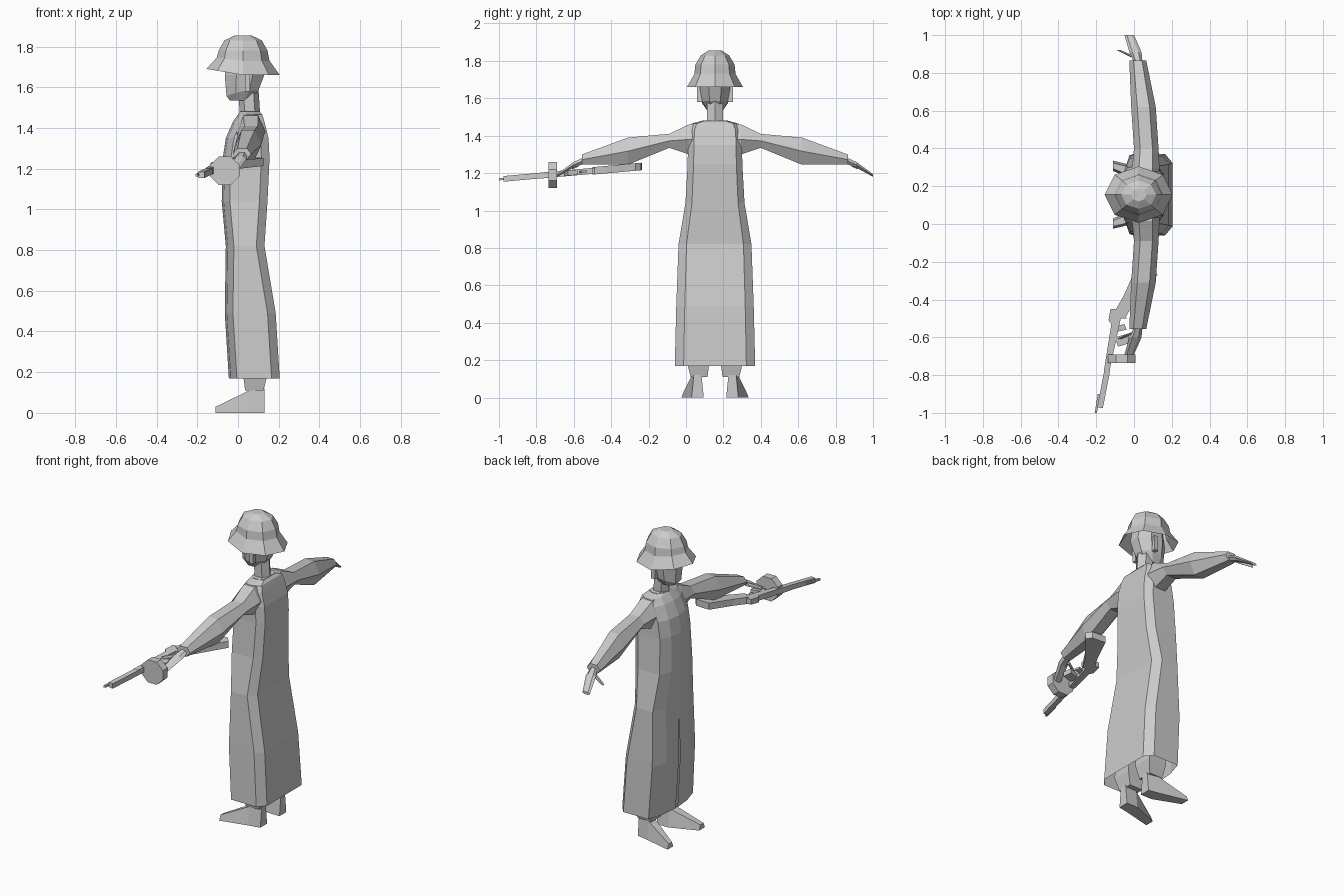
import bpy, bmesh, math
from mathutils import Vector

if "Cube" in bpy.data.objects:
    bpy.data.objects.remove(bpy.data.objects["Cube"])

grey = bpy.data.materials.new("plain_grey")
grey.use_nodes = True
grey.diffuse_color = (0.6, 0.6, 0.6, 1)
grey.node_tree.nodes["Principled BSDF"].inputs["Base Color"].default_value = grey.diffuse_color

BODY_Y = 0.155  # the figure's own centre line; it looks towards -x


def finish(name, mesh):
    """Weld, orient and link a bmesh as a flat shaded object."""
    bmesh.ops.remove_doubles(mesh, verts=mesh.verts, dist=0.0005)
    bmesh.ops.recalc_face_normals(mesh, faces=mesh.faces)
    data = bpy.data.meshes.new(name)
    mesh.to_mesh(data)
    mesh.free()
    data.materials.append(grey)
    obj = bpy.data.objects.new(name, data)
    bpy.context.collection.objects.link(obj)
    return obj


def loft(name, rings, closed=True, cap_start=True, cap_end=True):
    """Skin a row of point rings with quads."""
    mesh = bmesh.new()
    rows = [[mesh.verts.new(point) for point in ring] for ring in rings]
    count = len(rows[0])
    for low, high in zip(rows, rows[1:]):
        for i in range(count if closed else count - 1):
            j = (i + 1) % count
            mesh.faces.new((low[i], low[j], high[j], high[i]))
    if cap_start:
        mesh.faces.new(rows[0])
    if cap_end:
        mesh.faces.new(rows[-1])
    return finish(name, mesh)


def oval(z, centre, rx, ry, sides=8, turn=0.0, lift=0.0):
    """Level ring on the body's centre line; lift raises its front."""
    ring = []
    for i in range(sides):
        angle = math.tau * i / sides + turn
        front = max(0, -math.cos(angle))
        ring.append((centre + rx * math.cos(angle), BODY_Y + ry * math.sin(angle), z + lift * front))
    return ring


def box_ring(z, x0, x1, s0, s1, side):
    return [(x, BODY_Y + side * s, z) for x, s in ((x0, s0), (x1, s0), (x1, s1), (x0, s1))]


# Hat with a flared brim
hat_tiers = [(1.66, 0.18, 0.15, 0.03), (1.73, 0.13, 0.11, 0.015), (1.78, 0.12, 0.105, 0),
             (1.83, 0.092, 0.075, 0), (1.855, 0.04, 0.035, 0)]
loft("hat", [oval(z, 0.025, rx, ry, lift=up) for z, rx, ry, up in hat_tiers], cap_start=False)

# Head, pointed towards the chin, and neck
head_tiers = [(1.535, 0.01, 0.055, 0.045, 0), (1.585, 0.022, 0.085, 0.075, -0.03),
              (1.66, 0.032, 0.105, 0.088, 0), (1.75, 0.03, 0.09, 0.08, 0)]
loft("head", [oval(z, x, rx, ry, turn=math.pi / 8, lift=up) for z, x, rx, ry, up in head_tiers])
loft("neck", [oval(z, x, 0.05, 0.048, 6) for z, x in ((1.45, 0.06), (1.6, 0.05))])

# Long coat, open at the hem and slit up the front
def coat_ring(z, front, back, half, gap):
    edge = min(0.04, (back - front) / 3)
    outline = [(front, gap), (front + edge / 4, half * 0.55), (front + edge, half),
               (back - edge, half), (back, half * 0.78), (back, 0)]
    left = [(x, BODY_Y + s, z) for x, s in outline]
    right = [(x, BODY_Y - s, z) for x, s in reversed(outline[:-1])]
    return left + right


coat_tiers = [
    (0.17, -0.045, 0.205, 0.215, 0.009),
    (0.49, -0.065, 0.185, 0.207, 0.006),
    (0.82, -0.06, 0.13, 0.195, 0),
    (1.04, -0.08, 0.145, 0.158, 0),
    (1.25, -0.075, 0.155, 0.146, 0),
    (1.35, -0.06, 0.15, 0.145, 0),
    (1.43, -0.025, 0.13, 0.14, 0),
    (1.465, 0, 0.12, 0.125, 0),
    (1.48, 0.01, 0.105, 0.07, 0),
]
coat = loft("coat", [coat_ring(*tier) for tier in coat_tiers],
            closed=False, cap_start=False, cap_end=False)
loft("collar", [coat_ring(z, 0.01, 0.105, 0.07, 0)[:-1] for z in (1.44, 1.482)])

# Ears, legs, feet, sleeves and hands, mirrored about the body's centre line
def sleeve_ring(s, x0, x1, z0, z1, side):
    mid, low, high = (z0 + z1) / 2, x0 * 0.75 + x1 * 0.25, x0 * 0.25 + x1 * 0.75
    outline = [(x0, mid), (low, z0), (high, z0), (x1, mid), (high, z1), (low, z1)]
    return [(x, BODY_Y + side * s, z) for x, z in outline]


sleeve_tiers = [(0.08, 0, 0.13, 1.3, 1.465), (0.14, -0.01, 0.135, 1.3, 1.46),
                (0.245, 0, 0.13, 1.335, 1.41), (0.465, -0.015, 0.115, 1.245, 1.39),
                (0.71, -0.025, 0.065, 1.245, 1.3)]
palm_tiers = [(0.7, 0, 0.045, 1.25, 1.285), (0.755, -0.025, 0.04, 1.23, 1.26),
              (0.845, -0.05, 0, 1.18, 1.195)]
thumb_tiers = [(0.73, -0.02, 0.01, 1.235, 1.26), (0.765, -0.09, -0.07, 1.22, 1.235)]
shin_tiers = [(0.11, 0.035, 0.125, 0.04, 0.13), (0.19, 0.025, 0.145, 0.03, 0.15),
              (0.8, 0.0, 0.1, 0.03, 0.15)]

for label, side in (("left", 1), ("right", -1)):
    loft(label + "_ear", [box_ring(z, 0.035, 0.06, 0.07, 0.095, side) for z in (1.58, 1.67)])
    loft(label + "_leg", [box_ring(*tier, side) for tier in shin_tiers])
    loft(label + "_sleeve", [sleeve_ring(*tier, side) for tier in sleeve_tiers])
    loft(label + "_hand", [sleeve_ring(*tier, side) for tier in palm_tiers])
    loft(label + "_thumb", [sleeve_ring(*tier, side) for tier in thumb_tiers])
    # Wedge shaped shoe with its toe turned out
    shoe = []
    for x, inner, outer, top in ((0.13, 0.06, 0.125, 0.12), (0.055, 0.06, 0.14, 0.11),
                                 (-0.11, 0.125, 0.18, 0.03)):
        slope = 0.012
        shoe.append([(x, BODY_Y + side * s, z) for s, z in
                     ((inner, 0), (outer, 0), (outer - slope, top), (inner + slope, top))])
    loft(label + "_shoe", shoe)


# Gun lying on its side: flat outlines thickened along z, climbing towards the butt
def gun_height(y):
    return 1.167 + 0.09 * (y + 1)


def gun_plate(name, outline, thick):
    rings = [[(x, y, gun_height(y) + offset) for x, y in outline] for offset in (-thick, thick)]
    return loft(name, rings)


gun_plate("gun_muzzle", [(-0.208, -1), (-0.196, -1), (-0.18, -0.9), (-0.192, -0.9)], 0.006)
gun_plate("gun_barrel", [(-0.195, -0.97), (-0.165, -0.975), (-0.125, -0.77), (-0.155, -0.765)], 0.015)
gun_plate("gun_receiver", [(-0.16, -0.78), (-0.13, -0.78), (-0.07, -0.5), (-0.04, -0.5),
                           (-0.05, -0.45), (-0.125, -0.45), (-0.135, -0.51), (-0.12, -0.53)], 0.016)
gun_plate("gun_grip", [(-0.1, -0.6), (-0.085, -0.65), (-0.02, -0.63), (-0.03, -0.58)], 0.014)
gun_plate("gun_trigger_guard", [(-0.1, -0.54), (-0.09, -0.57), (-0.04, -0.56), (-0.05, -0.53)], 0.006)
gun_plate("gun_stock", [(-0.1, -0.46), (-0.05, -0.5), (-0.005, -0.43), (0.125, -0.27),
                        (0.1, -0.24), (0.01, -0.235), (-0.055, -0.38)], 0.02)

# Drum magazine beside the receiver
drum = []
for y in (-0.69, -0.735):
    drum.append([(-0.065 + 0.078 * math.cos(a), y, 1.19 + 0.075 * math.sin(a))
                 for a in (math.tau * (i + 0.5) / 8 for i in range(8))])
loft("gun_drum", drum)
